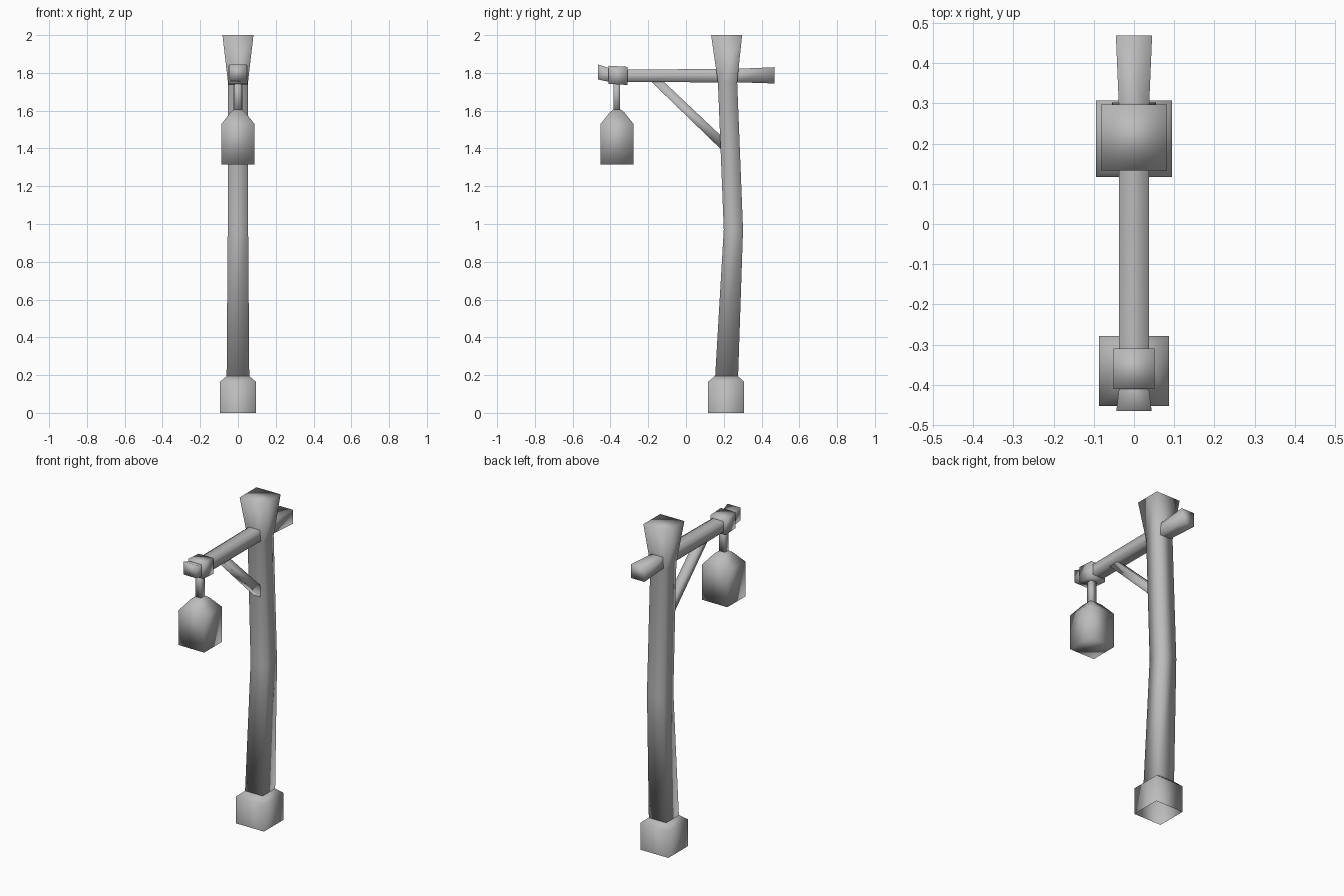
import bpy
import bmesh
from mathutils import Vector

if "Cube" in bpy.data.objects:
    bpy.data.objects.remove(bpy.data.objects["Cube"])

COLOUR = (0.5, 0.5, 0.5, 1)
grey = bpy.data.materials.new("plain_grey")
grey.use_nodes = True
grey.diffuse_color = COLOUR
grey.node_tree.nodes["Principled BSDF"].inputs["Base Color"].default_value = COLOUR

ALONG_Y, ALONG_Z = Vector((0, 1, 0)), Vector((0, 0, 1))


def loft(name, rings, open_start=False, smooth=True):
    """Skin four-sided rings given as (y, z, half width in x, half depth, depth axis)."""
    bm = bmesh.new()
    loops = []
    for y, z, half_x, half_d, axis in rings:
        centre = Vector((0, y, z))
        loops.append([bm.verts.new(centre + Vector((sx * half_x, 0, 0)) + axis * (sd * half_d))
                      for sx, sd in ((-1, -1), (1, -1), (1, 1), (-1, 1))])
    for a, b in zip(loops, loops[1:]):
        for i in range(4):
            j = (i + 1) % 4
            bm.faces.new((a[i], a[j], b[j], b[i]))
    bm.faces.new(loops[-1])
    if not open_start:
        bm.faces.new(loops[0][::-1])
    bmesh.ops.recalc_face_normals(bm, faces=bm.faces)
    for face in bm.faces:
        face.smooth = smooth
    mesh = bpy.data.meshes.new(name)
    bm.to_mesh(mesh)
    bm.free()
    mesh.materials.append(grey)
    obj = bpy.data.objects.new(name, mesh)
    bpy.context.collection.objects.link(obj)
    return obj


def upright(name, rings, **options):
    return loft(name, [(*r, ALONG_Z.cross(Vector((1, 0, 0)))) for r in rings], **options)


def level(name, rings, **options):
    return loft(name, [(*r, ALONG_Z) for r in rings], **options)


# Bent post with a flared head, standing in a chamfered foot
upright("post", [(0.214, 0.17, 0.06, 0.061), (0.251, 0.97, 0.054, 0.051),
                 (0.22, 1.75, 0.053, 0.051), (0.215, 2.0, 0.082, 0.082)])
upright("foot", [(0.212, 0, 0.095, 0.095), (0.212, 0.165, 0.095, 0.095),
                 (0.214, 0.195, 0.06, 0.061)], open_start=True)

# Crossbeam with flared ends and a binding collar
level("crossbeam", [(-0.465, 1.805, 0.044, 0.04), (-0.4, 1.787, 0.036, 0.036),
                    (-0.31, 1.784, 0.037, 0.033), (0.28, 1.786, 0.037, 0.036),
                    (0.468, 1.787, 0.045, 0.043)])
level("collar", [(-0.41, 1.79, 0.051, 0.048), (-0.31, 1.784, 0.051, 0.048)])

# Diagonal brace, cut level under the beam and upright against the post
loft("brace", [(-0.163, 1.765, 0.025, 0.033, ALONG_Y),
               (0.195, 1.422, 0.025, 0.036, ALONG_Z)])

# Hanging lantern and its rod
upright("hanger_rod", [(-0.367, 1.59, 0.019, 0.018), (-0.367, 1.77, 0.019, 0.018)])
upright("lantern", [(-0.365, 1.315, 0.087, 0.087), (-0.365, 1.53, 0.087, 0.087),
                    (-0.365, 1.592, 0.038, 0.038), (-0.365, 1.607, 0.018, 0.018)])
